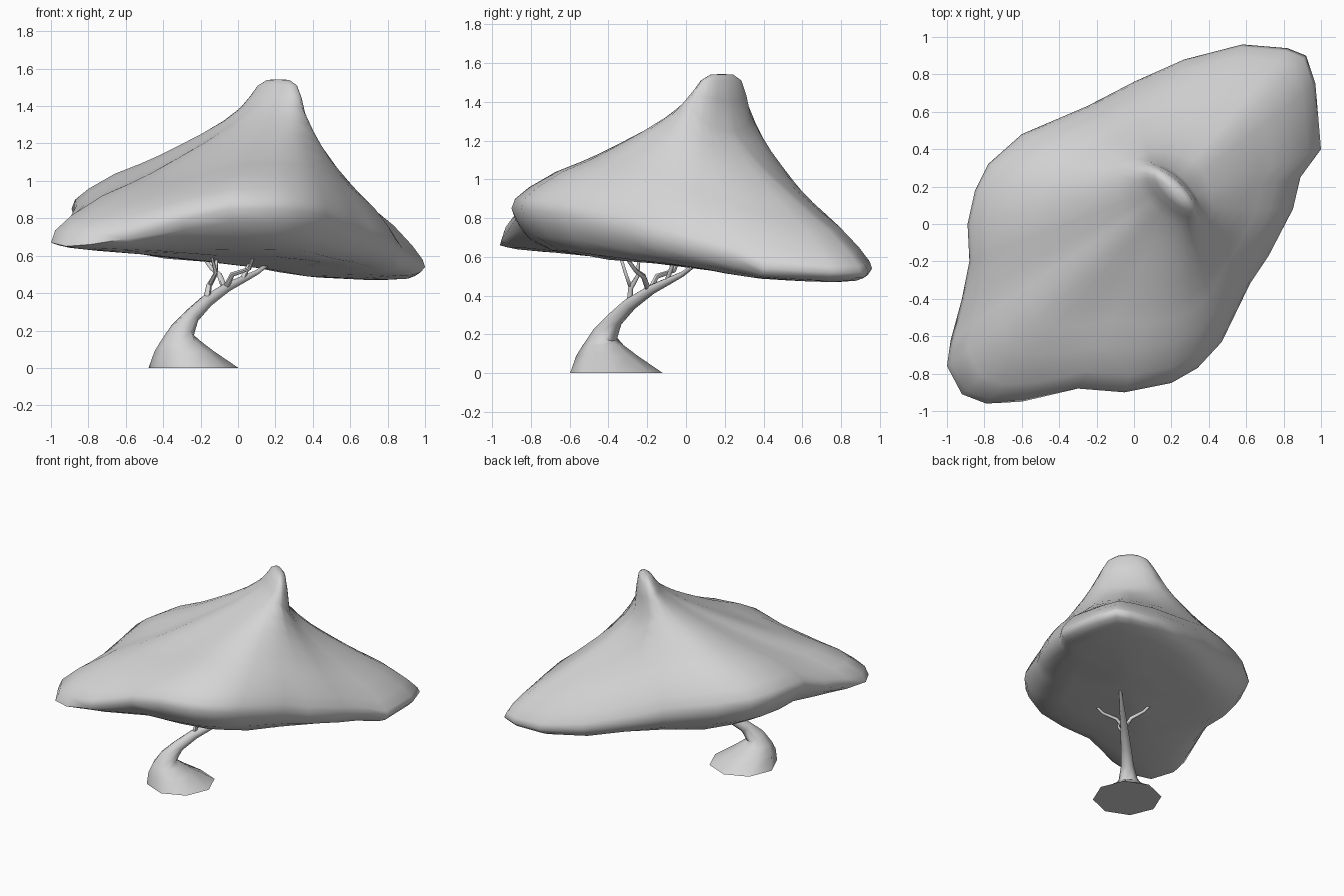
import bpy
import math
from mathutils import Vector

cube = bpy.data.objects.get("Cube")
if cube:
    bpy.data.objects.remove(cube, do_unlink=True)

COLOUR = (0.66, 0.66, 0.66, 1)
grey = bpy.data.materials.new("plain_grey")
grey.use_nodes = True
grey.diffuse_color = COLOUR
grey.node_tree.nodes["Principled BSDF"].inputs["Base Color"].default_value = COLOUR


def loft(name, rings, start_tip=None, end_tip=None, angle=75):
    """Skin a stack of equal rings, closing each end with a tip point or a flat cap."""
    n = len(rings[0])
    verts = [p for ring in rings for p in ring]
    faces = []
    for k in range(len(rings) - 1):
        for i in range(n):
            j = (i + 1) % n
            faces.append((k * n + i, k * n + j, (k + 1) * n + j, (k + 1) * n + i))
    last = (len(rings) - 1) * n
    if start_tip is None:
        faces.append(tuple(reversed(range(n))))
    else:
        verts.append(start_tip)
        faces += [((i + 1) % n, i, len(verts) - 1) for i in range(n)]
    if end_tip is None:
        faces.append(tuple(range(last, last + n)))
    else:
        verts.append(end_tip)
        faces += [(last + i, last + (i + 1) % n, len(verts) - 1) for i in range(n)]
    mesh = bpy.data.meshes.new(name)
    mesh.from_pydata(verts, [], faces)
    mesh.materials.append(grey)
    obj = bpy.data.objects.new(name, mesh)
    bpy.context.collection.objects.link(obj)
    bpy.ops.object.select_all(action="DESELECT")
    obj.select_set(True)
    bpy.context.view_layer.objects.active = obj
    bpy.ops.object.shade_smooth_by_angle(angle=math.radians(angle))


def tube(name, path, sides=6, level=1):
    """Tapered tube along (x, y, z, radius) points; the first rings lie level."""
    pts = [Vector(p[:3]) for p in path]
    up = Vector((0, 0, 1))
    rings = []
    for k, p in enumerate(pts):
        along = pts[min(k + 1, len(pts) - 1)] - pts[max(k - 1, 0)]
        turn = up.rotation_difference(up if k < level else along.normalized())
        ring = []
        for i in range(sides):
            a = math.tau * i / sides
            ring.append(p + turn @ (Vector((math.cos(a), math.sin(a), 0)) * path[k][3]))
        rings.append(ring)
    loft(name, rings, angle=60)


def blend(x, table):
    """Straight-line lookup in a list of (position, value) pairs."""
    for (a, va), (b, vb) in zip(table, table[1:]):
        if x <= b:
            return va + (vb - va) * max(0, (x - a) / (b - a))
    return table[-1][1]


# Canopy: widest outline, counter-clockwise, as (x, y, z)
OUTLINE = [
    (1, .4, .54), (.89, .25, .6), (.85, .08, .65), (.72, -.17, .7),
    (.62, -.32, .75), (.47, -.63, .82), (.34, -.77, .84), (.2, -.85, .85),
    (-.05, -.9, .85), (-.3, -.88, .79), (-.6, -.95, .69), (-.79, -.96, .66),
    (-.92, -.91, .65), (-1, -.76, .67), (-.98, -.62, .68), (-.92, -.4, .74),
    (-.88, -.2, .82), (-.89, 0, .85), (-.85, .18, .85), (-.78, .32, .84),
    (-.6, .48, .81), (-.25, .63, .73), (0, .76, .66), (.27, .88, .59),
    (.58, .96, .54), (.82, .94, .52), (.92, .9, .52), (.97, .75, .52),
]
OUTLINE = [Vector(p) for p in OUTLINE]
PEAK = Vector((.19, .16, 0))
LONG = Vector((1, 1, 0)).normalized()
ACROSS = Vector((1, -1, 0)).normalized()
# underside height, looked up by the smaller of x and y
FLOOR = [(-.95, .63), (-.55, .62), (-.4, .585), (0, .555), (.2, .515), (.4, .485), (.7, .47)]


def bearing(p):
    """Direction of an outline point from the peak, zero toward the low back corner."""
    d = p - PEAK
    return math.atan2(d.dot(ACROSS), d.dot(LONG))


TOWARD_CORNER = [max(0, math.cos(bearing(p))) for p in OUTLINE]


def crest_ring(half_long, half_across, z, shift=0.0, dip=0.0):
    """Oval ring across the crest, matched by direction to the outline."""
    ring = []
    for p, w in zip(OUTLINE, TOWARD_CORNER):
        a = bearing(p)
        q = PEAK + LONG * (shift + half_long * math.cos(a)) + ACROSS * half_across * math.sin(a)
        ring.append(Vector((q.x, q.y, z - dip * w)))
    return ring


rings = []
# underside, from the middle out to the rim, sharper at the low corner
for f, lift, thin in ((.3, 0, 0), (.6, 0, 0), (.8, .04, .04), (.92, .34, .2), (.97, .68, .25)):
    ring = []
    for p, w in zip(OUTLINE, TOWARD_CORNER):
        q = PEAK.lerp(Vector((p.x, p.y, 0)), f)
        low = blend(min(q.x, q.y), FLOOR)
        ring.append(Vector((q.x, q.y, low + (p.z - low) * (lift - thin * w))))
    rings.append(ring)
rings.append(OUTLINE)
# upper slope, from the rim in to the crest, lower toward the corner
base = crest_ring(.11, .22, 1.395, dip=.15)
for f, h, drop in ((.98, .09, .04), (.9, .2, .05), (.75, .345, .045), (.6, .445, .03), (.5, .52, .02),
                   (.37, .63, .02), (.25, .735, .02), (.12, .86, .01), (0, 1, 0)):
    ring = []
    for b, p, w in zip(base, OUTLINE, TOWARD_CORNER):
        q = b.lerp(p, f)
        ring.append(Vector((q.x, q.y, p.z + (b.z - p.z) * (h - drop * w))))
    rings.append(ring)
rings.append(crest_ring(.075, .18, 1.455, .02, .05))
rings.append(crest_ring(.05, .14, 1.51, .03))
rings.append(crest_ring(.025, .08, 1.54, .035))
loft("canopy", rings, start_tip=PEAK + Vector((0, 0, .525)),
     end_tip=PEAK + LONG * .035 + Vector((0, 0, 1.543)))

# Trunk: leans along the long diagonal, with y a fixed step behind x
LEAN = [(-.238, 0, .24), (-.288, .09, .158), (-.307, .145, .105), (-.297, .2, .066),
        (-.25, .275, .044), (-.17, .355, .036), (-.06, .43, .026), (.04, .48, .019),
        (.1, .51, .014), (.18, .57, .01)]
tube("trunk", [(x, x - .12, z, r) for x, z, r in LEAN], sides=8, level=3)

# Branches
SIDE = [(-.07, -.19, .42, .018), (-.03, -.22, .5, .014), (.06, -.26, .53, .011), (.1, -.34, .64, .008)]
tube("front_branch", SIDE)
tube("back_branch", [(y + .12, x - .12, z, r) for x, y, z, r in SIDE])
tube("lower_branch", [(-.17, -.29, .35, .02), (-.155, -.285, .44, .015),
                      (-.12, -.25, .5, .011), (-.11, -.24, .63, .008)])
tube("lower_twig", [(-.155, -.285, .44, .012), (-.12, -.31, .51, .01), (-.15, -.35, .64, .008)])
tube("upper_branch", [(.02, -.1, .47, .016), (.05, -.08, .53, .012), (.09, -.05, .61, .009)])
